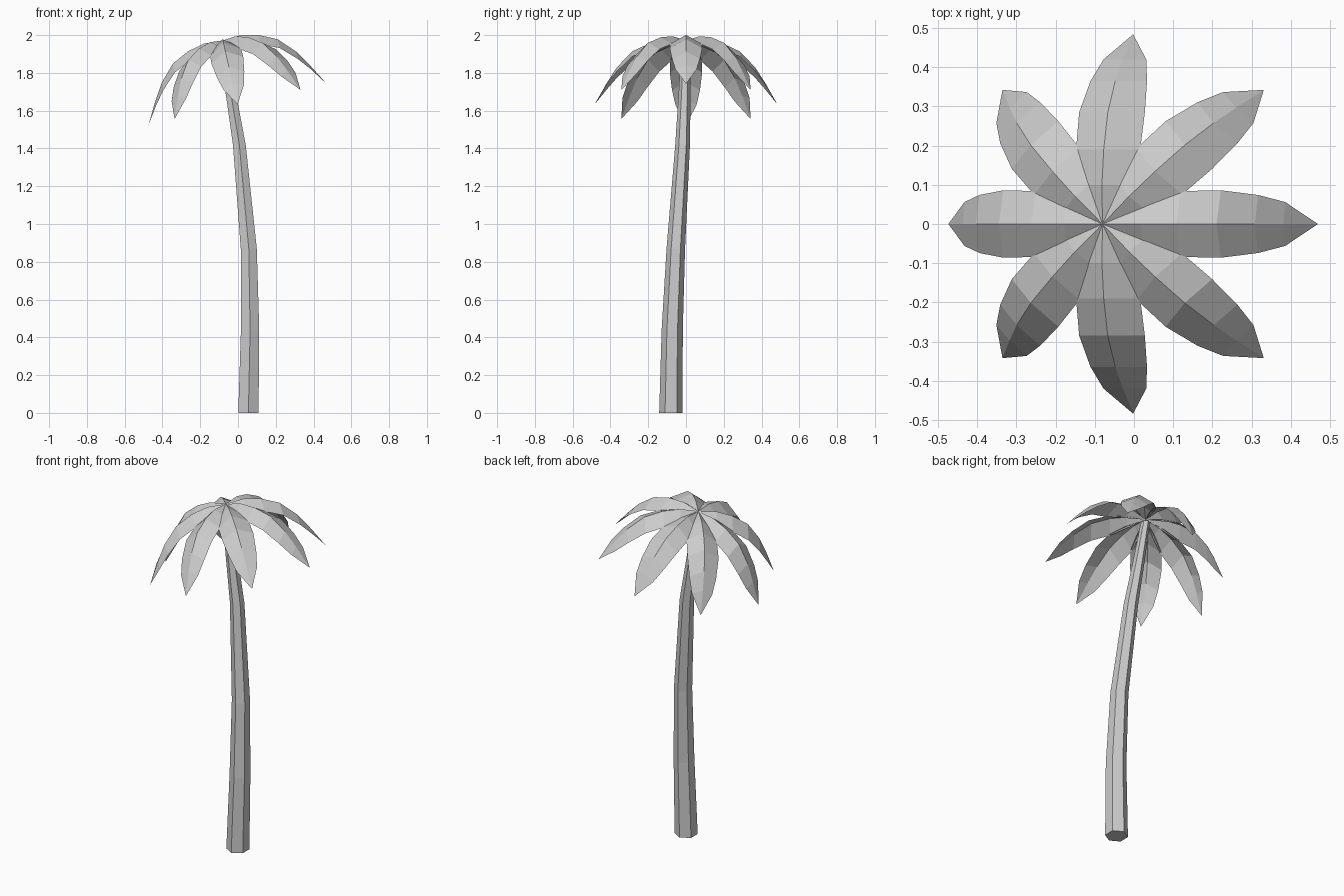
import bpy, bmesh, math
from mathutils import Vector, Matrix

if "Cube" in bpy.data.objects:
    bpy.data.objects.remove(bpy.data.objects["Cube"])


def make_object(name, bm):
    mesh = bpy.data.meshes.new(name)
    bm.to_mesh(mesh)
    bm.free()
    obj = bpy.data.objects.new(name, mesh)
    bpy.context.collection.objects.link(obj)
    return obj


# Trunk: hexagonal rings (x, y, z, radius) along a leaning curve
RINGS = [
    (0.055, -0.08, 0.0, 0.062),
    (0.064, -0.073, 0.44, 0.056),
    (0.057, -0.054, 0.87, 0.049),
    (0.007, -0.018, 1.42, 0.039),
    (-0.036, -0.008, 1.68, 0.032),
    (-0.08, 0.0, 1.955, 0.024),
]
bm = bmesh.new()
loops = []
for x, y, z, r in RINGS:
    angles = [math.radians(30 + 60 * i) for i in range(6)]
    loops.append([bm.verts.new((x + r * math.cos(a), y + r * math.sin(a), z))
                  for a in angles])
for low, high in zip(loops, loops[1:]):
    for i in range(6):
        j = (i + 1) % 6
        bm.faces.new((low[i], low[j], high[j], high[i]))
bm.faces.new(loops[0][::-1])
bm.faces.new(loops[-1])
make_object("trunk", bm)

# Frond: folded leaf stations (distance, midrib height, half width, fold depth)
STATIONS = [
    (0.10, 0.008, 0.050, 0.035),
    (0.19, -0.012, 0.084, 0.050),
    (0.285, -0.058, 0.086, 0.048),
    (0.365, -0.143, 0.074, 0.040),
    (0.42, -0.23, 0.056, 0.022),
]
CROWN = Matrix.Translation((-0.08, 0, 1.97)) @ Matrix.Rotation(math.radians(-13), 4, 'Y')


def make_frond(name, angle):
    bm = bmesh.new()
    base = bm.verts.new((0, 0, 0.002))
    tip = bm.verts.new((0.484, 0, -0.346))
    rows = [[bm.verts.new((r, -w, z - d)), bm.verts.new((r, 0, z)),
             bm.verts.new((r, w, z - d))] for r, z, w, d in STATIONS]
    for s in range(2):
        bm.faces.new((base, rows[0][s], rows[0][s + 1]))
        for a, b in zip(rows, rows[1:]):
            bm.faces.new((a[s], b[s], b[s + 1], a[s + 1]))
        bm.faces.new((rows[-1][s], tip, rows[-1][s + 1]))
    bm.transform(CROWN @ Matrix.Rotation(angle, 4, 'Z'))
    make_object(name, bm)


# Crown: eight equal fronds around the tilted trunk top
for i in range(8):
    make_frond(f"frond_{i + 1}", math.radians(45 * i))
